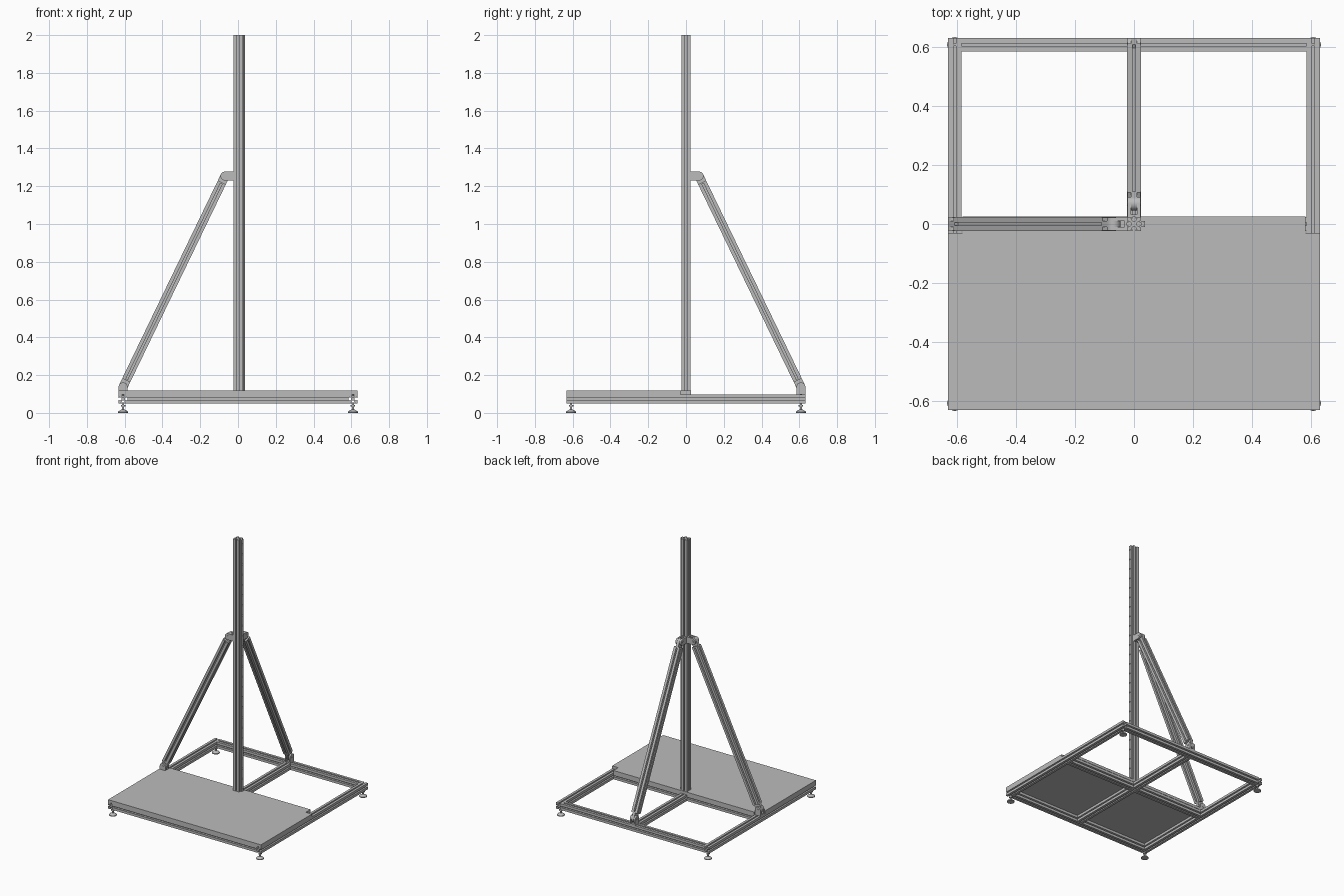
import bpy, bmesh, math
from mathutils import Vector, Matrix

if "Cube" in bpy.data.objects:
    bpy.data.objects.remove(bpy.data.objects["Cube"])

grey = bpy.data.materials.new("aluminium grey")
grey.use_nodes = True
grey.diffuse_color = (0.5, 0.5, 0.5, 1)
grey.node_tree.nodes["Principled BSDF"].inputs["Base Color"].default_value = (0.5, 0.5, 0.5, 1)

HALF = 0.0235     # half width of a slotted beam
EDGE = 0.632      # half width of the base
RAIL = EDGE - HALF
MID_Z = 0.0745    # centre height of the base beams
TOP_Z = MID_Z + HALF


def finish(name, bm):
    bmesh.ops.recalc_face_normals(bm, faces=bm.faces)
    mesh = bpy.data.meshes.new(name)
    bm.to_mesh(mesh)
    bm.free()
    mesh.materials.append(grey)
    obj = bpy.data.objects.new(name, mesh)
    bpy.context.collection.objects.link(obj)
    return obj


def prism(name, points, vec):
    """Sweep a closed outline along a straight vector."""
    bm = bmesh.new()
    face = bm.faces.new([bm.verts.new(p) for p in points])
    new = bmesh.ops.extrude_face_region(bm, geom=[face], use_keep_orig=True)["geom"]
    moved = [v for v in new if isinstance(v, bmesh.types.BMVert)]
    bmesh.ops.translate(bm, verts=moved, vec=vec)
    return finish(name, bm)


def box(name, lo, hi):
    x0, y0, z0 = lo
    x1, y1, z1 = hi
    return prism(name, [(x0, y0, z0), (x1, y0, z0), (x1, y1, z0), (x0, y1, z0)], (0, 0, z1 - z0))


def slot_outline():
    """Square section with a T-slot in the middle of each side."""
    h, s, lip, u, v, d = HALF, 0.005, 0.005, 0.010, 0.005, 0.014
    side = [(h, h), (s, h), (s, h - lip), (u, h - lip), (v, h - d),
            (-v, h - d), (-u, h - lip), (-s, h - lip), (-s, h)]
    return [Matrix.Rotation(k * math.pi / 2, 2) @ Vector(p) for k in range(4) for p in side]


def beam(name, a, b):
    a, b = Vector(a), Vector(b)
    turn = (b - a).to_track_quat('Z', 'Y')
    return prism(name, [a + turn @ Vector((p.x, p.y, 0)) for p in slot_outline()], b - a)


def lathe(name, profile, loc, sides=24):
    """Stacked rings turned about a vertical axis."""
    bm = bmesh.new()
    rings = []
    for r, z in profile:
        rings.append([bm.verts.new((loc[0] + r * math.cos(2 * math.pi * k / sides),
                                    loc[1] + r * math.sin(2 * math.pi * k / sides),
                                    loc[2] + z)) for k in range(sides)])
    for lower, upper in zip(rings, rings[1:]):
        for k in range(sides):
            n = (k + 1) % sides
            bm.faces.new((lower[k], lower[n], upper[n], upper[k]))
    bm.faces.new(rings[0])
    bm.faces.new(rings[-1])
    obj = finish(name, bm)
    smooth(obj)
    return obj


def smooth(obj):
    bpy.ops.object.select_all(action='DESELECT')
    obj.select_set(True)
    bpy.context.view_layer.objects.active = obj
    bpy.ops.object.shade_smooth_by_angle(angle=math.radians(35))


# Base frame
inner = EDGE - 2 * HALF
for sign, side in ((1, "left"), (-1, "right")):
    beam(side + "_base_rail", (sign * RAIL, -EDGE, MID_Z), (sign * RAIL, EDGE, MID_Z))
    beam(side + "_middle_rail", (sign * HALF, 0, MID_Z), (sign * inner, 0, MID_Z))
beam("front_base_rail", (-inner, -RAIL, MID_Z), (inner, -RAIL, MID_Z))
beam("back_base_rail", (-inner, RAIL, MID_Z), (inner, RAIL, MID_Z))
beam("centre_base_rail", (0, -inner, MID_Z), (0, inner, MID_Z))

# Levelling feet with a bolt showing above each corner
foot = [(0.026, 0), (0.026, 0.006), (0.022, 0.010), (0.009, 0.017), (0.006, 0.018),
        (0.006, 0.034), (0.012, 0.034), (0.012, 0.042), (0.006, 0.042), (0.006, 0.054)]
for sx in (-1, 1):
    for sy in (-1, 1):
        lathe("levelling_foot", foot, (sx * RAIL, sy * RAIL, 0))
        if sy > 0:
            lathe("corner_bolt", [(0.005, 0), (0.005, 0.011)],
                  (sx * RAIL, sy * RAIL, TOP_Z - 0.010), 12)

# Floor plate with its back corners notched
back, notch_y, notch_x = 0.026, -0.03, 0.582
prism("floor_plate", [(-EDGE, -EDGE, TOP_Z), (EDGE, -EDGE, TOP_Z), (EDGE, notch_y, TOP_Z),
                      (notch_x, notch_y, TOP_Z), (notch_x, back, TOP_Z), (-notch_x, back, TOP_Z),
                      (-notch_x, notch_y, TOP_Z), (-EDGE, notch_y, TOP_Z)], (0, 0, 0.02))

# Column
beam("column", (0, 0, TOP_Z), (0, 0, 2))

# Guide rail on the column, waisted and drilled
rail_half = [(0.0235, 0.010), (0.028, 0.010), (0.031, 0.007), (0.033, 0.010), (0.037, 0.010)]
outline = rail_half + [(x, -y) for x, y in reversed(rail_half)]
guide = prism("guide_rail", [(x, y, 0.105) for x, y in outline], (0, 0, 1.895))
bm = bmesh.new()
for k in range(25):
    place = Matrix.Translation((0.037, 0, 0.135 + k * 0.0763)) @ Matrix.Rotation(math.pi / 2, 4, 'Y')
    bmesh.ops.create_cone(bm, cap_ends=True, segments=12, radius1=0.005, radius2=0.005,
                          depth=0.012, matrix=place)
drill = finish("drill_cutter", bm)
drill.hide_render = True
drill.hide_viewport = True
cut = guide.modifiers.new("holes", 'BOOLEAN')
cut.operation = 'DIFFERENCE'
cut.solver = 'EXACT'
cut.object = drill


def tab(name, pivot, along, length, y0, y1, r=HALF):
    """Lug rounded about the pivot, reaching out to a square end."""
    along = Vector(along).normalized()
    up = Vector((-along.z, 0, along.x))
    pts = [pivot + up * r * math.cos(t) - along * r * math.sin(t)
           for t in (math.pi * k / 12 for k in range(13))]
    pts += [pivot + along * length - up * r, pivot + along * length + up * r]
    obj = prism(name, [p + Vector((0, y0, 0)) for p in pts], (0, y1 - y0, 0))
    smooth(obj)
    return obj


def hinge(pivot, base_dir, base_len, arm_dir):
    w = HALF - 0.001
    arm = Vector(arm_dir).normalized()
    base = Vector(base_dir)
    parts = [tab("hinge_cheek", pivot, base_dir, base_len, y, y + 0.012) for y in (-w, w - 0.012)]
    parts.append(tab("hinge_tongue", pivot, arm, 0.046, -0.0095, 0.0095))
    # Feet of the two hinge halves
    for d, end in ((base, base_len), (arm, 0.046)):
        up = Vector((-d.z, 0, d.x)) * HALF
        a, b = pivot + d * (end - 0.008), pivot + d * end
        parts.append(prism("hinge_foot", [p + Vector((0, -w, 0)) for p in (a + up, b + up, b - up, a - up)],
                           (0, 2 * w, 0)))
    pin = [pivot + Vector((0.008 * math.cos(k * math.pi / 8), -w - 0.002, 0.008 * math.sin(k * math.pi / 8)))
           for k in range(16)]
    parts.append(prism("hinge_pin", pin, (0, 2 * w + 0.004, 0)))
    return parts


# Two braces: one to the right side, one turned to the back
low, high = Vector((-RAIL, 0, 0.138)), Vector((-0.069, 0, 1.254))
slope = (high - low).normalized()
for turn, side in ((0, "right"), (-math.pi / 2, "back")):
    parts = [beam(side + "_brace", low + slope * 0.046, high - slope * 0.046)]
    parts += hinge(low, (0, 0, -1), low.z - TOP_Z, slope)
    parts += hinge(high, (1, 0, 0), -high.x - HALF, -slope)
    for part in parts:
        part.data.transform(Matrix.Rotation(turn, 4, 'Z'))
